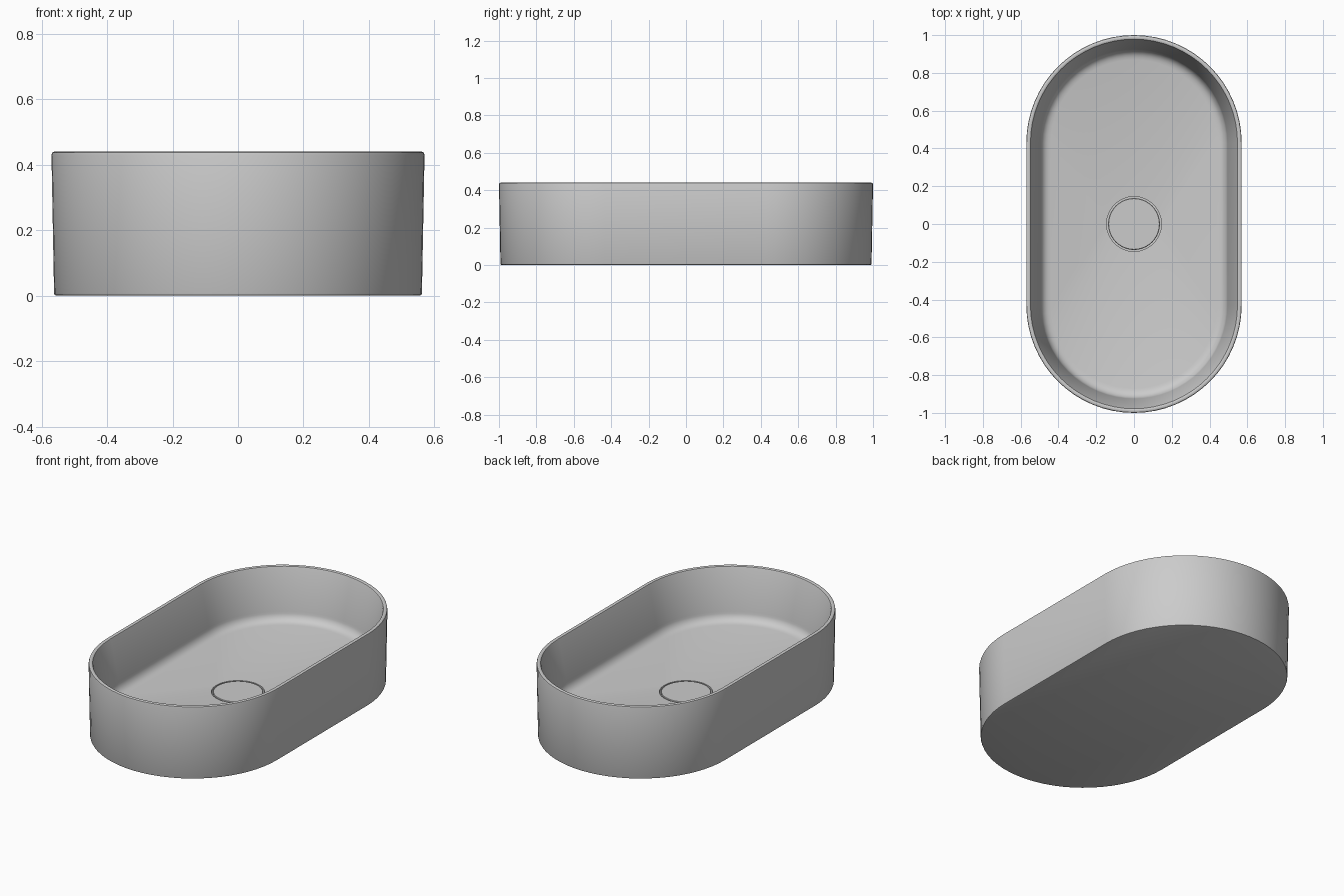
import bpy, bmesh, math

cube = bpy.data.objects.get("Cube")
if cube:
    bpy.data.objects.remove(cube, do_unlink=True)

ceramic = bpy.data.materials.new("grey_ceramic")
ceramic.use_nodes = True
colour = (0.6, 0.6, 0.6, 1)
ceramic.diffuse_color = colour
ceramic.node_tree.nodes["Principled BSDF"].inputs["Base Color"].default_value = colour

HALF = 32      # segments in each rounded end
STRAIGHT = 0.43  # half length of the straight sides


def loft(name, profile):
    """Stack stadium rings given as (radius, half straight length, height), capping both ends."""
    bm = bmesh.new()
    rings = []
    for r, h, z in profile:
        ring = []
        for end in (0, 1):
            for i in range(HALF + 1):
                a = math.pi * (end + i / HALF)
                y = r * math.sin(a) + (-h if end else h)
                ring.append(bm.verts.new((r * math.cos(a), y, z)))
        rings.append(ring)
    n = len(rings[0])
    for low, high in zip(rings, rings[1:]):
        for i in range(n):
            j = (i + 1) % n
            bm.faces.new((low[i], low[j], high[j], high[i]))
    bm.faces.new(rings[0][::-1])
    bm.faces.new(rings[-1])
    bmesh.ops.remove_doubles(bm, verts=bm.verts, dist=0.0001)
    bmesh.ops.recalc_face_normals(bm, faces=bm.faces)
    mesh = bpy.data.meshes.new(name)
    bm.to_mesh(mesh)
    bm.free()
    mesh.materials.append(ceramic)
    obj = bpy.data.objects.new(name, mesh)
    bpy.context.collection.objects.link(obj)
    bpy.ops.object.select_all(action="DESELECT")
    obj.select_set(True)
    bpy.context.view_layer.objects.active = obj
    bpy.ops.object.shade_smooth_by_angle(angle=math.radians(35))
    return obj


# Basin: underside, outer wall, rounded rim, tapering inner wall, floor fillet
S = STRAIGHT
profile = [(0.555, S, 0), (0.56, S, 0.002), (0.562, S, 0.007),
           (0.57, S, 0.43), (0.568, S, 0.437), (0.562, S, 0.44),
           (0.553, S, 0.44), (0.548, S, 0.437), (0.545, S, 0.43),
           (0.495, S, 0.19)]
for i in range(1, 7):
    t = math.radians(80) * i / 6
    profile.append((0.495 - 0.05 * (1 - math.cos(t)), S, 0.19 - 0.055 * math.sin(t)))
# Floor falling gently to the round drain hole
profile += [(0.44, S, 0.133), (0.145, 0, 0.1), (0.145, 0, 0.06)]
loft("basin", profile)

# Drain cover, separated from the floor by a narrow groove
loft("drain_cover", [(0.137, 0, 0.055), (0.137, 0, 0.098),
                     (0.134, 0, 0.101)])
